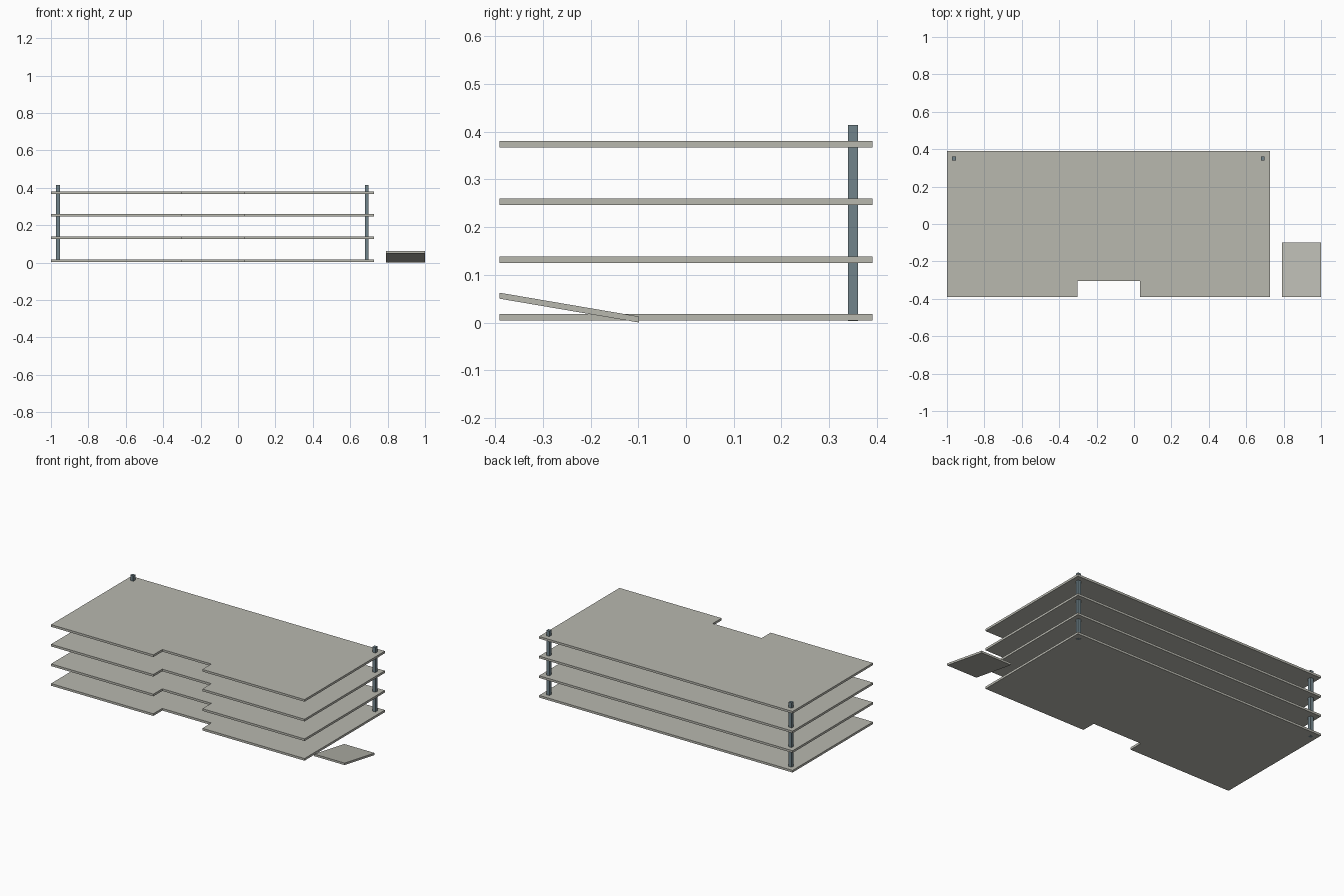
import bpy
import bmesh
from mathutils import Vector

cube = bpy.data.objects.get("Cube")
if cube:
    bpy.data.objects.remove(cube, do_unlink=True)


def material(name, colour):
    mat = bpy.data.materials.new(name)
    mat.use_nodes = True
    mat.diffuse_color = colour
    mat.node_tree.nodes["Principled BSDF"].inputs["Base Color"].default_value = colour
    return mat


concrete = material("concrete grey", (0.48, 0.48, 0.43, 1))
steel = material("steel blue grey", (0.165, 0.23, 0.26, 1))


def prism(name, profile, extrusion, mat):
    """Extrude a closed flat profile along a vector."""
    bm = bmesh.new()
    face = bm.faces.new([bm.verts.new(p) for p in profile])
    result = bmesh.ops.extrude_face_region(bm, geom=[face], use_keep_orig=True)
    moved = [v for v in result["geom"] if isinstance(v, bmesh.types.BMVert)]
    bmesh.ops.translate(bm, verts=moved, vec=Vector(extrusion))
    bmesh.ops.recalc_face_normals(bm, faces=bm.faces)
    mesh = bpy.data.meshes.new(name)
    bm.to_mesh(mesh)
    bm.free()
    mesh.materials.append(mat)
    obj = bpy.data.objects.new(name, mesh)
    bpy.context.collection.objects.link(obj)
    return obj


# Floor slabs with a notch in the front edge
LEFT, RIGHT, HALF_DEPTH = -1.0, 0.727, 0.391
NOTCH_LEFT, NOTCH_RIGHT, NOTCH_BACK = -0.303, 0.031, -0.304
BASE, STOREY, THICKNESS = 0.004, 0.121, 0.0135
outline = [
    (LEFT, -HALF_DEPTH), (NOTCH_LEFT, -HALF_DEPTH),
    (NOTCH_LEFT, NOTCH_BACK), (NOTCH_RIGHT, NOTCH_BACK),
    (NOTCH_RIGHT, -HALF_DEPTH), (RIGHT, -HALF_DEPTH),
    (RIGHT, HALF_DEPTH), (LEFT, HALF_DEPTH),
]
for level in range(4):
    z = BASE + level * STOREY
    prism(f"floor_slab_{level + 1}", [(x, y, z) for x, y in outline],
          (0, 0, THICKNESS), concrete)

# Square posts through the back corners
POST_HALF, POST_Y, POST_TOP = 0.01, 0.35, 0.414
post_base = BASE - 0.0005
for side, px in (("right", -0.962), ("left", 0.689)):
    corners = [(px + sx * POST_HALF, POST_Y + sy * POST_HALF, post_base)
               for sx, sy in ((-1, -1), (1, -1), (1, 1), (-1, 1))]
    prism(f"{side}_back_post", corners, (0, 0, POST_TOP - post_base), steel)

# Sloping ramp beside the slabs, rising towards the front
RAMP_LEFT, RAMP_RIGHT, RAMP_END = 0.792, 1.0, -0.098
side_profile = [(-HALF_DEPTH, 0.05), (RAMP_END, 0.0),
                (RAMP_END, 0.0125), (-HALF_DEPTH, 0.0625)]
prism("ramp", [(RAMP_LEFT, y, z) for y, z in side_profile],
      (RAMP_RIGHT - RAMP_LEFT, 0, 0), concrete)
